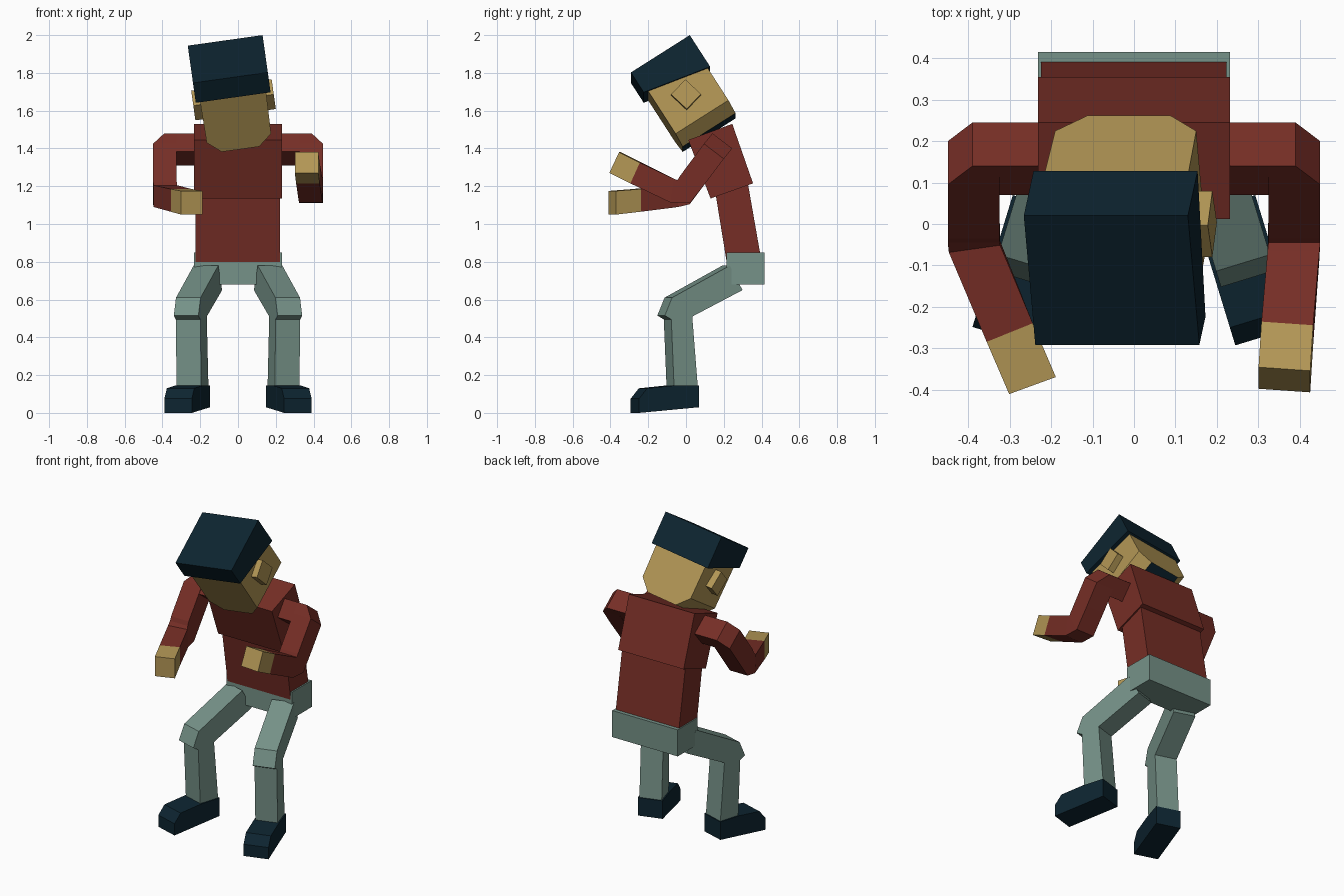
import bpy, bmesh, math
from mathutils import Matrix, Vector

if "Cube" in bpy.data.objects:
    bpy.data.objects.remove(bpy.data.objects["Cube"])


def material(name, rgb):
    m = bpy.data.materials.new(name)
    m.diffuse_color = (*rgb, 1)
    m.use_nodes = True
    m.node_tree.nodes["Principled BSDF"].inputs["Base Color"].default_value = m.diffuse_color
    return m


RED = material("red shirt", (0.18, 0.027, 0.019))
SKIN = material("tan skin", (0.445, 0.305, 0.091))
GREY = material("grey green trousers", (0.18, 0.287, 0.246))
NAVY = material("dark navy", (0.004, 0.018, 0.030))


def loft(name, rings, mat, matrix=Matrix()):
    """Join equal rings of points into one closed solid."""
    bm = bmesh.new()
    loops = [[bm.verts.new(matrix @ Vector(p)) for p in r] for r in rings]
    n = len(loops[0])
    for a, b in zip(loops, loops[1:]):
        for i in range(n):
            j = (i + 1) % n
            bm.faces.new((a[i], a[j], b[j], b[i]))
    bm.faces.new(loops[0])
    bm.faces.new(loops[-1])
    bmesh.ops.recalc_face_normals(bm, faces=bm.faces)
    mesh = bpy.data.meshes.new(name)
    bm.to_mesh(mesh)
    bm.free()
    mesh.materials.append(mat)
    ob = bpy.data.objects.new(name, mesh)
    bpy.context.collection.objects.link(ob)
    return ob


def prism(name, profile, x0, x1, mat, matrix=Matrix()):
    """Extrude a (y, z) profile along x."""
    return loft(name, [[(x, y, z) for y, z in profile] for x in (x0, x1)], mat, matrix)


def section(cx, hw, front, back, yaw=0):
    """Four-sided limb cross-section from its front and back (y, z) points."""
    c, s = hw * math.cos(math.radians(yaw)), hw * math.sin(math.radians(yaw))
    (fy, fz), (by, bz) = front, back
    return [(cx - c, fy - s, fz), (cx + c, fy + s, fz),
            (cx + c, by + s, bz), (cx - c, by - s, bz)]


# Torso
prism("pelvis", [(0.215, 0.68), (0.415, 0.68), (0.415, 0.85), (0.215, 0.85)], -0.232, 0.232, GREY)
prism("belly", [(0.215, 0.80), (0.395, 0.83), (0.325, 1.23), (0.15, 1.20)], -0.225, 0.223, RED)
prism("chest", [(0.13, 1.135), (0.355, 1.215), (0.245, 1.53), (0.012, 1.445)], -0.232, 0.232, RED)

# Legs and shoes: flat profiles turned outwards about the hip
LEG = [(-0.05, 0.78), (-0.37, 0.61), (-0.41, 0.515), (-0.374, 0.495),
       (-0.358, 0.12), (-0.226, 0.12), (-0.258, 0.51), (0.02, 0.65)]
SHOE = [(-0.555, 0.0), (-0.555, 0.075), (-0.51, 0.13), (-0.36, 0.145),
        (-0.222, 0.145), (-0.222, 0.03)]
for side, sx in (("left", -1), ("right", 1)):
    m = Matrix.Translation((sx * 0.155, 0.26, 0)) @ Matrix.Rotation(sx * math.radians(17), 4, 'Z')
    prism(side + "_leg", LEG, -0.068, 0.068, GREY, m)
    prism(side + "_shoe", SHOE, -0.076, 0.076, NAVY, m)

# Arms: shared shoulder and upper arm, separate forearm poses
FOREARMS = {
    "right": [section(0.387, 0.0625, (-0.045, 1.232), (0.02, 1.11)),
              section(0.385, 0.0625, (-0.065, 1.24), (-0.085, 1.115)),
              section(0.370, 0.0625, (-0.24, 1.325), (-0.29, 1.215), -4),
              section(0.363, 0.0625, (-0.35, 1.38), (-0.402, 1.27), -4)],
    "left": [section(-0.387, 0.0625, (-0.045, 1.225), (0.02, 1.105)),
             section(-0.385, 0.0625, (-0.06, 1.205), (-0.05, 1.09), 8),
             section(-0.300, 0.0600, (-0.262, 1.185), (-0.262, 1.065), 22),
             section(-0.245, 0.0600, (-0.39, 1.175), (-0.39, 1.05), 20)],
}
for side, sx in (("left", -1), ("right", 1)):
    square = [(0.14, 1.48), (0.245, 1.40), (0.17, 1.31), (0.07, 1.385)]
    prism(side + "_shoulder", square, sx * 0.20, sx * 0.335, RED)
    upper = [section(sx * 0.357, 0.033, (0.14, 1.48), (0.245, 1.40)),
             section(sx * 0.387, 0.0625, (0.095, 1.425), (0.20, 1.345)),
             section(sx * 0.387, 0.0625, (-0.035, 1.25), (0.11, 1.225))]
    lower = FOREARMS[side]
    loft(side + "_sleeve", upper + lower[:3], RED)
    loft(side + "_hand", lower[2:], SKIN)

# Head group: origin at the top back edge of the cap, tilted forward and sideways
HEAD = (Matrix.Translation((-0.068, 0.02, 1.972))
        @ Matrix.Rotation(math.radians(-8), 4, 'Y')
        @ Matrix.Rotation(math.radians(32.6), 4, 'X'))
face = [(-0.178, -0.05), (0.178, -0.05), (0.172, -0.40),
        (0.10, -0.47), (-0.10, -0.47), (-0.172, -0.40)]
head = prism("head", face, -0.345, -0.013, SKIN, HEAD @ Matrix.Rotation(math.radians(90), 4, 'Z'))
# dark underside of the head
head.data.materials.append(NAVY)
down = -HEAD.col[2].to_3d()
for p in head.data.polygons:
    if p.normal.dot(down) > 0.95:
        p.material_index = 1
prism("cap", [(0, 0), (-0.37, 0), (-0.37, -0.126), (0, -0.2)], -0.2, 0.2, NAVY, HEAD)
for side, sx in (("left", -1), ("right", 1)):
    m = HEAD @ Matrix.Translation((0, -0.188, -0.257)) @ Matrix.Rotation(math.radians(14), 4, 'X')
    prism(side + "_ear", [(-0.055, -0.057), (0.055, -0.057), (0.055, 0.057), (-0.055, 0.057)],
          sx * 0.16, sx * 0.215, SKIN, m)
